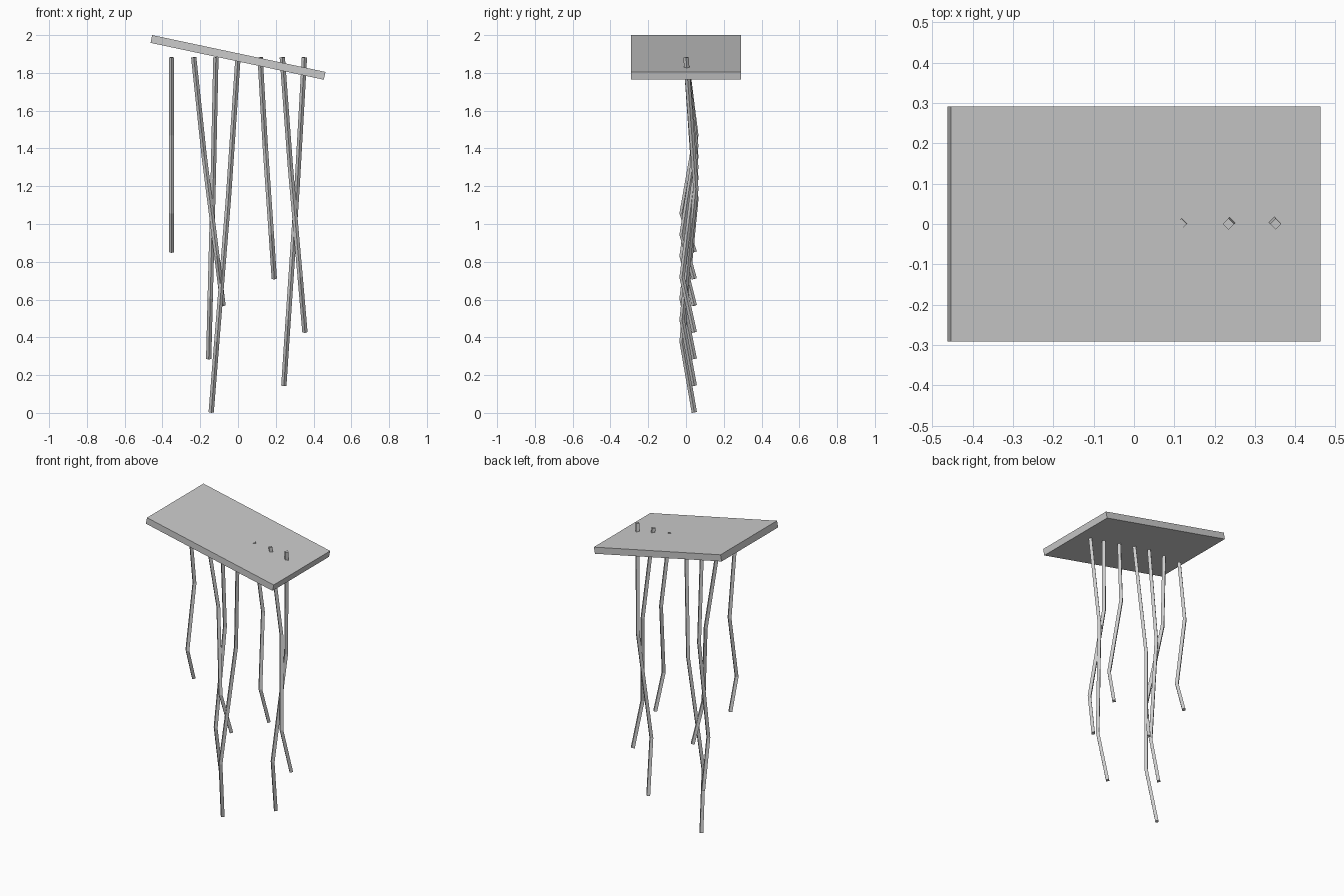
import bpy, bmesh
from math import sin, cos, pi, radians
from mathutils import Vector, Matrix

if "Cube" in bpy.data.objects:
    bpy.data.objects.remove(bpy.data.objects["Cube"])

TOP = 1.882
RADIUS = 0.014


def finish(bm, name):
    bmesh.ops.recalc_face_normals(bm, faces=bm.faces)
    mesh = bpy.data.meshes.new(name)
    bm.to_mesh(mesh)
    bm.free()
    obj = bpy.data.objects.new(name, mesh)
    bpy.context.collection.objects.link(obj)
    return obj


def strand(name, points):
    """Four-sided capped tube swept along a path running mostly down z."""
    bm = bmesh.new()
    rings = []
    last = len(points) - 1
    for i, p in enumerate(points):
        a = (p - points[i - 1]).normalized() if i > 0 else Vector()
        b = (points[i + 1] - p).normalized() if i < last else Vector()
        tangent = (a + b).normalized()
        turn = Vector((0, 0, -1)).rotation_difference(tangent)
        rings.append([bm.verts.new(p + turn @ Vector(
            (RADIUS * cos(k * pi / 2), RADIUS * sin(k * pi / 2), 0)))
            for k in range(4)])
    for r, s in zip(rings, rings[1:]):
        for k in range(4):
            n = (k + 1) % 4
            bm.faces.new((r[k], r[n], s[n], s[k]))
    bm.faces.new(rings[0])
    bm.faces.new(rings[-1])
    return finish(bm, name)


# Tilted top board
bm = bmesh.new()
bmesh.ops.create_cube(bm, size=1, matrix=Matrix.Translation((0, 0, TOP))
                      @ Matrix.Rotation(radians(12), 4, 'Y')
                      @ Matrix.Diagonal((0.938, 0.584, 0.042, 1)))
finish(bm, "top_board")

# Hanging strands: sideways drift of each end, staggered lengths
drift = [0, 0.155, -0.038, -0.142, 0.075, 0.12, -0.109]
# (fraction of length, fraction of drift, y) along each strand
path = [(0, 0, 0), (0.4, 0.36, 0.052), (0.8, 0.79, -0.021), (1, 1, 0.044)]
for i, dx in enumerate(drift):
    x = (i - 3) * 0.1172
    length = 1.031 + 0.1414 * (i * 2 % 7)
    strand(f"hanging_strand_{i + 1}",
           [Vector((x + dx * f, y, TOP - length * t)) for t, f, y in path])
